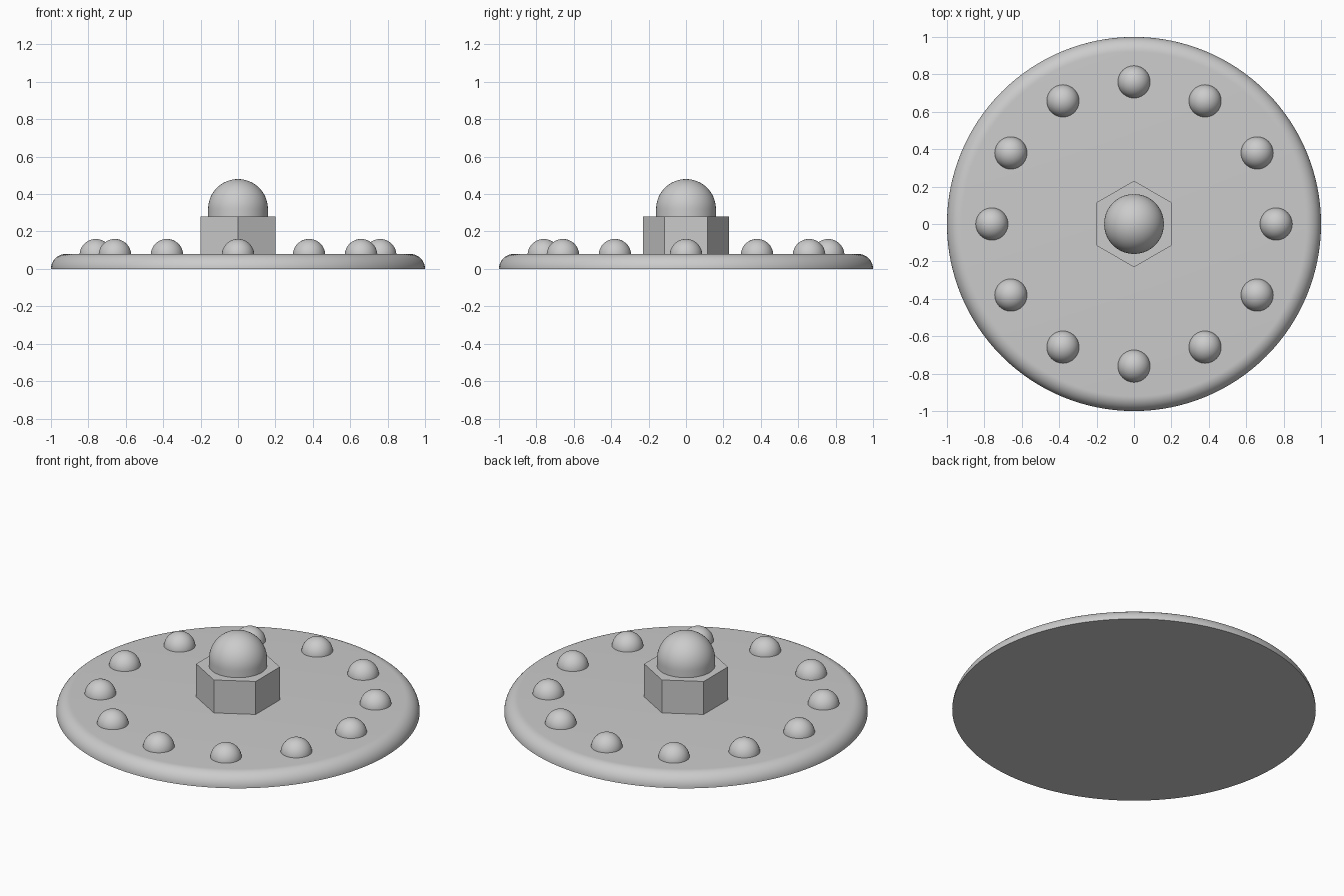
import bpy, bmesh
from math import sin, cos, pi, radians

cube = bpy.data.objects.get("Cube")
if cube:
    bpy.data.objects.remove(cube)

grey = bpy.data.materials.new("light_grey")
grey.use_nodes = True
colour = (0.6, 0.6, 0.6, 1)
grey.diffuse_color = colour
grey.node_tree.nodes["Principled BSDF"].inputs["Base Color"].default_value = colour


def arc(centre_r, centre_z, radius, start, steps):
    """Quarter-round profile points from a start angle up to the top."""
    angles = [start + (pi / 2 - start) * i / steps for i in range(steps + 1)]
    return [(centre_r + radius * cos(a), centre_z + radius * sin(a)) for a in angles]


def lathe(name, profile, steps, location=(0, 0, 0)):
    """Revolve (radius, height) points about z, smooth with sharp edges kept."""
    bm = bmesh.new()
    verts = [bm.verts.new((r, 0, z)) for r, z in profile]
    edges = [bm.edges.new(pair) for pair in zip(verts, verts[1:])]
    bmesh.ops.spin(bm, geom=verts + edges, cent=(0, 0, 0), axis=(0, 0, 1),
                   angle=2 * pi, steps=steps, use_merge=True)
    bmesh.ops.remove_doubles(bm, verts=bm.verts, dist=0.0001)
    bmesh.ops.recalc_face_normals(bm, faces=bm.faces)
    mesh = bpy.data.meshes.new(name)
    bm.to_mesh(mesh)
    bm.free()
    obj = bpy.data.objects.new(name, mesh)
    bpy.context.collection.objects.link(obj)
    obj.location = location
    mesh.materials.append(grey)
    bpy.ops.object.select_all(action='DESELECT')
    obj.select_set(True)
    bpy.context.view_layer.objects.active = obj
    bpy.ops.object.shade_smooth_by_angle(angle=radians(30))
    return obj


# Round base plate with a quarter-round rim
plate_top = 0.08
lathe("base_plate", [(0, 0)] + arc(1 - plate_top, 0, plate_top, 0, 12) + [(0, plate_top)], 128)

# Hexagonal nut with corners on the y axis
nut_height = 0.2
bpy.ops.mesh.primitive_cylinder_add(vertices=6, radius=0.2 / cos(pi / 6), depth=nut_height,
                                    location=(0, 0, plate_top + nut_height / 2))
nut = bpy.context.object
nut.name = "hex_nut"
nut.data.materials.append(grey)

# Domed cap on the nut, with a short straight neck
dome_r = 0.16
lathe("dome_cap", [(0, 0), (dome_r, 0)] + arc(0, 0.04, dome_r, 0, 16), 64,
      (0, 0, plate_top + nut_height))

# Ring of twelve round studs, slightly sunk into the plate
stud_r, ring_r, count = 0.087, 0.76, 12
for i in range(count):
    a = 2 * pi * i / count
    lathe(f"stud_{i + 1}", [(0, 0)] + arc(0, 0, stud_r, 0, 12), 40,
          (ring_r * cos(a), ring_r * sin(a), 0.16 - stud_r))
